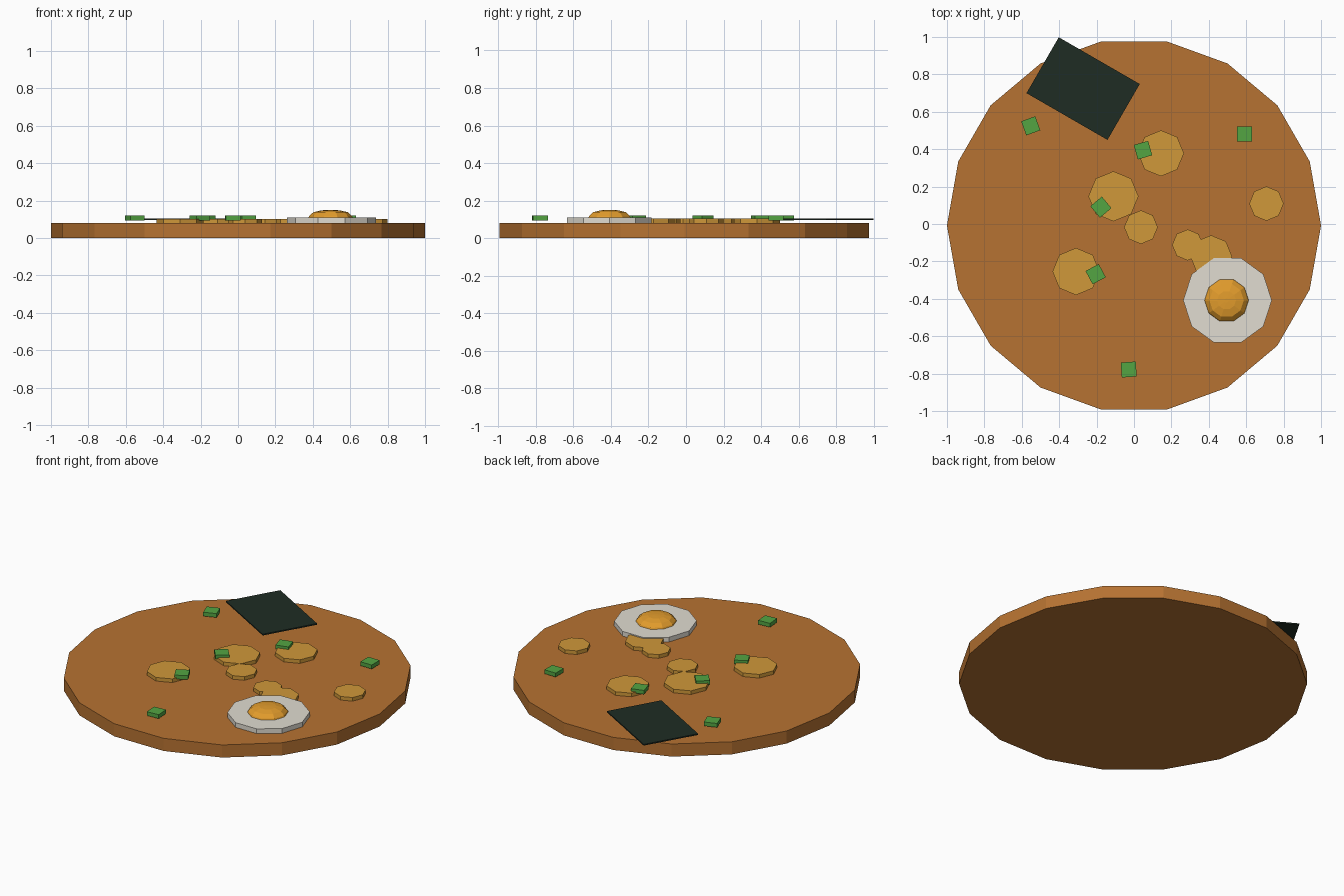
import bpy, bmesh
from math import radians, sin, cos, tau

if "Cube" in bpy.data.objects:
    bpy.data.objects.remove(bpy.data.objects["Cube"])


def material(name, rgb):
    m = bpy.data.materials.new(name)
    # sRGB to linear
    m.diffuse_color = [(c / 255) ** 2.2 for c in rgb] + [1]
    m.use_nodes = True
    m.node_tree.nodes["Principled BSDF"].inputs["Base Color"].default_value = m.diffuse_color
    return m


BROTH = material("broth", (181, 114, 53))
OIL = material("oil", (207, 151, 60))
WHITE = material("egg_white", (224, 219, 208))
YOLK = material("yolk", (226, 155, 48))
NORI = material("nori", (36, 48, 40))
GREEN = material("scallion", (84, 163, 68))


def finish(name, bm, loc, rot, mat):
    bmesh.ops.recalc_face_normals(bm, faces=bm.faces)
    me = bpy.data.meshes.new(name)
    bm.to_mesh(me)
    bm.free()
    ob = bpy.data.objects.new(name, me)
    ob.location = loc
    ob.rotation_euler.z = radians(rot)
    me.materials.append(mat)
    bpy.context.collection.objects.link(ob)
    return ob


def lathe(name, x, y, profile, sides, mat):
    """Stack polygon rings (radius, z), cap both ends."""
    bm = bmesh.new()
    rings = [[bm.verts.new((r * cos(tau * i / sides), r * sin(tau * i / sides), z))
              for i in range(sides)] for r, z in profile]
    for a, b in zip(rings, rings[1:]):
        for i in range(sides):
            j = (i + 1) % sides
            bm.faces.new((a[i], a[j], b[j], b[i]))
    bm.faces.new(rings[0][::-1])
    bm.faces.new(rings[-1])
    return finish(name, bm, (x, y, 0), 0, mat)


def box(name, loc, size, rot, mat):
    bm = bmesh.new()
    bmesh.ops.create_cube(bm, size=1)
    bmesh.ops.scale(bm, vec=size, verts=bm.verts)
    return finish(name, bm, loc, rot, mat)


# Broth disc
lathe("broth", 0, -0.008, [(1, 0), (1, 0.08)], 18, BROTH)

# Oil droplets: x, y, radius
drops = [(0.144, 0.378, 0.123), (-0.11, 0.148, 0.134), (0.037, -0.017, 0.09),
         (-0.31, -0.254, 0.126), (0.708, 0.109, 0.092), (0.287, -0.112, 0.083),
         (0.412, -0.172, 0.112)]
for i, (x, y, r) in enumerate(drops):
    lathe(f"oil_drop_{i + 1}", x, y, [(r, 0.08), (r, 0.103)], 8, OIL)

# Egg half: white slab and domed yolk
lathe("egg_white", 0.5, -0.408, [(0.237, 0.08), (0.237, 0.11)], 10, WHITE)
lathe("egg_yolk", 0.495, -0.408,
      [(0.12, 0.105), (0.114, 0.118), (0.092, 0.138), (0.05, 0.148), (0.012, 0.15)], 10, YOLK)

# Seaweed sheet
box("seaweed_sheet", (-0.272, 0.724, 0.101), (0.5, 0.345, 0.008), -30, NORI)

# Scallion pieces: x, y, turn
bits = [(-0.552, 0.525, 20), (0.048, 0.395, 16), (0.59, 0.48, 0),
        (-0.177, 0.09, 40), (-0.205, -0.268, 28), (-0.028, -0.778, 4)]
for i, (x, y, a) in enumerate(bits):
    box(f"scallion_{i + 1}", (x, y, 0.107), (0.08, 0.08, 0.025), a, GREEN)
